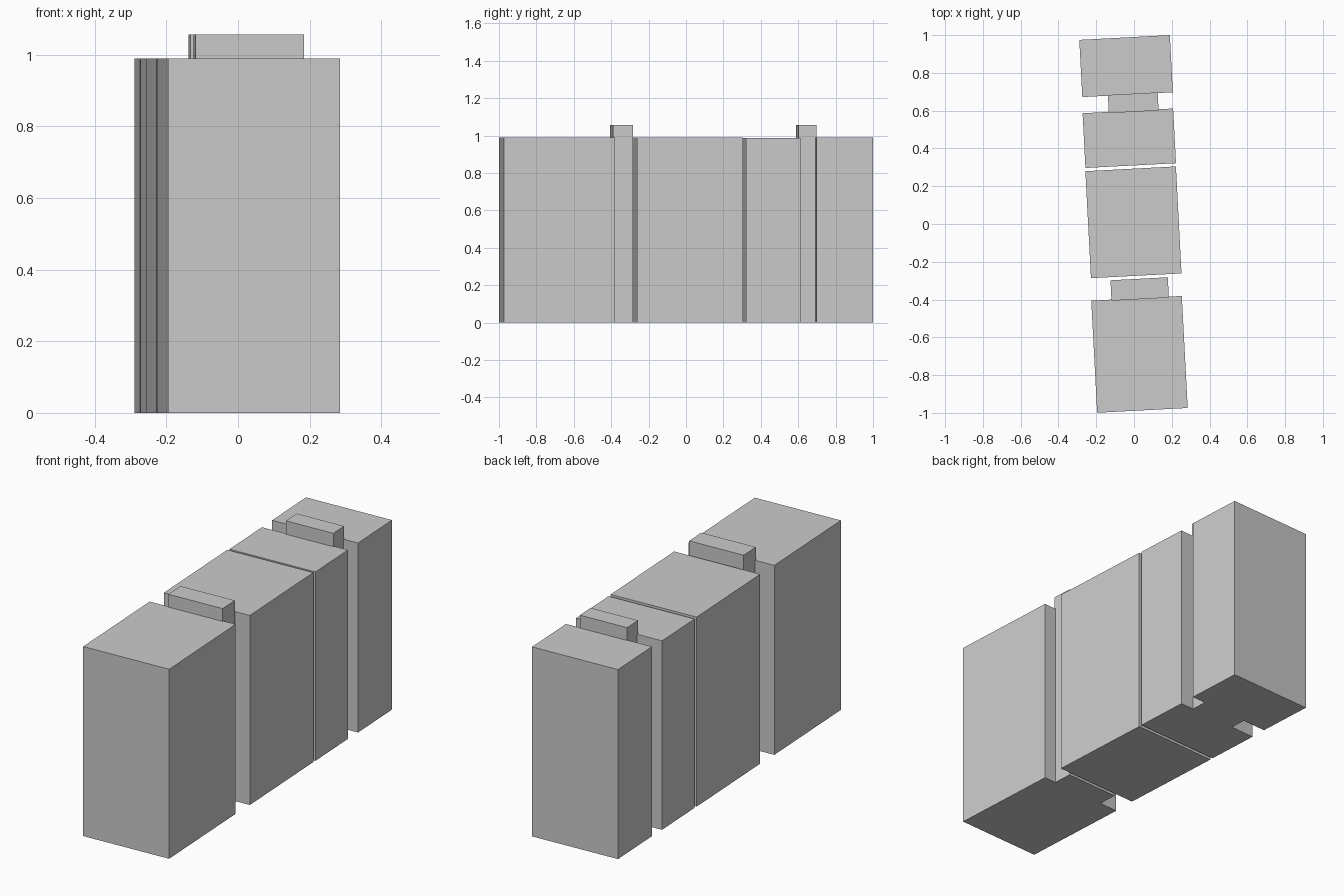
import bpy
import math

if "Cube" in bpy.data.objects:
    bpy.data.objects.remove(bpy.data.objects["Cube"])

ANGLE = math.radians(3)  # the whole row is turned slightly about z


def block(name, x, y, width, length, height):
    """Box standing on the ground, turned with the row."""
    bpy.ops.mesh.primitive_cube_add(size=1, location=(x, y, height / 2),
                                    rotation=(0, 0, ANGLE))
    ob = bpy.context.object
    ob.name = name
    ob.scale = (width, length, height)
    bpy.ops.object.transform_apply(location=False, rotation=False, scale=True)
    return ob


# Main building blocks, front to back
block("front_block", 0.029, -0.690, 0.48, 0.594, 0.99)
block("middle_block", -0.003, 0.009, 0.48, 0.567, 0.99)
block("narrow_block", -0.025, 0.454, 0.48, 0.29, 0.987)
block("back_block", -0.042, 0.836, 0.48, 0.303, 0.99)

# Taller, thinner stair towers in the gaps
block("front_tower", 0.030, -0.344, 0.304, 0.108, 1.057)
block("back_tower", -0.004, 0.642, 0.264, 0.096, 1.057)
